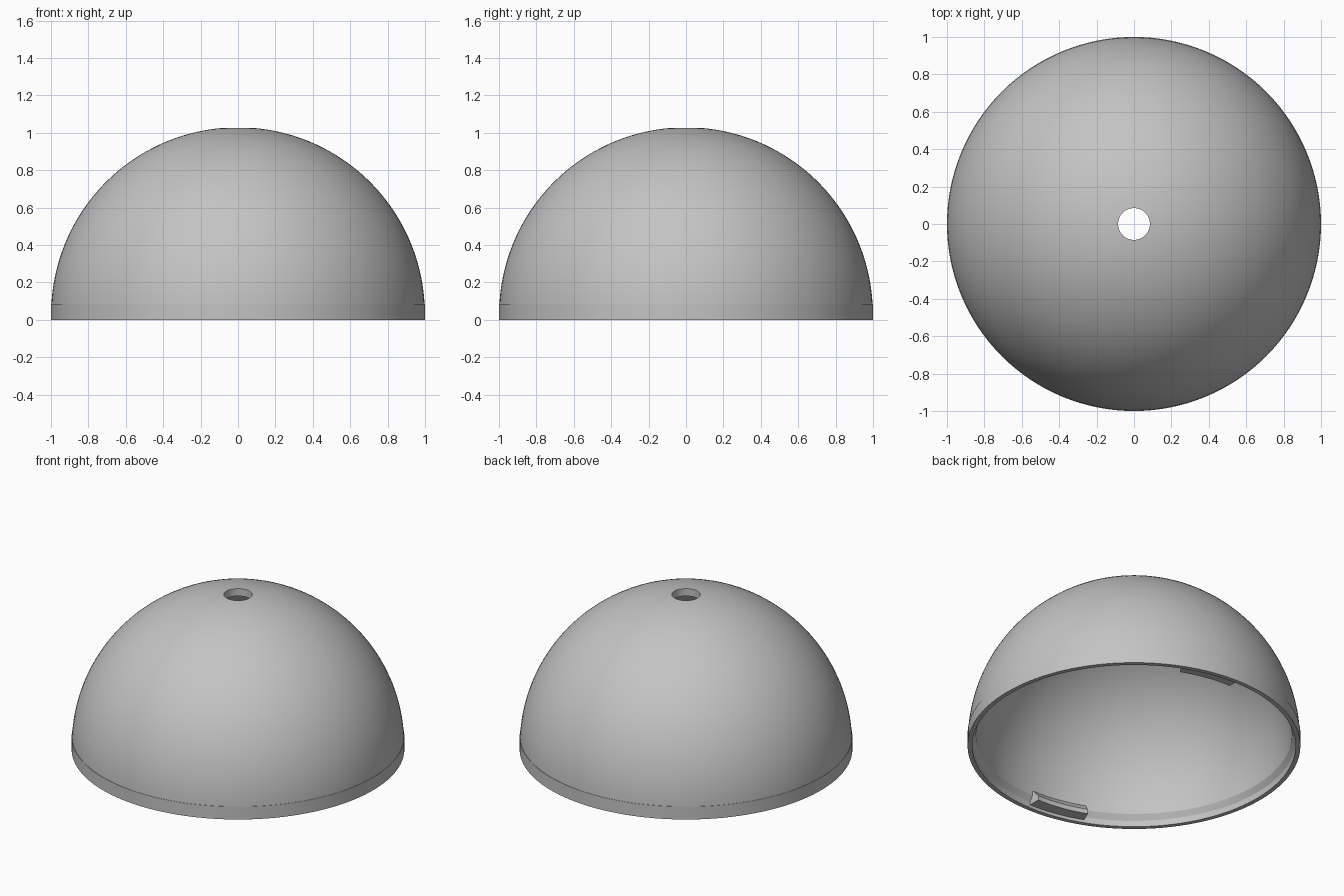
import bpy
import bmesh
from math import asin, cos, pi, radians, sin, sqrt
from mathutils import Matrix, Vector

cube = bpy.data.objects.get("Cube")
if cube:
    bpy.data.objects.remove(cube, do_unlink=True)

grey = bpy.data.materials.new("plain grey")
grey.use_nodes = True
colour = (0.55, 0.55, 0.55, 1)
grey.diffuse_color = colour
grey.node_tree.nodes["Principled BSDF"].inputs["Base Color"].default_value = colour


def revolve(name, profile, start, sweep, steps):
    """Sweep a closed (radius, height) profile about the z axis."""
    full = sweep >= 2 * pi
    bm = bmesh.new()
    turn = Matrix.Rotation(start, 3, "Z")
    verts = [bm.verts.new(turn @ Vector((r, 0, z))) for r, z in profile]
    edges = [bm.edges.new((v, verts[i - 1])) for i, v in enumerate(verts)]
    geom = verts + edges
    if not full:
        geom.append(bm.faces.new(verts))
    result = bmesh.ops.spin(bm, geom=geom, axis=(0, 0, 1), cent=(0, 0, 0),
                            angle=sweep, steps=steps, use_merge=full)
    if not full:
        # Cap the starting end again if the sweep consumed it
        if not any(set(f.verts) == set(verts) for f in bm.faces):
            bm.faces.new(verts)
    bmesh.ops.remove_doubles(bm, verts=bm.verts, dist=0.00001)
    bmesh.ops.recalc_face_normals(bm, faces=bm.faces)
    mesh = bpy.data.meshes.new(name)
    bm.to_mesh(mesh)
    bm.free()
    mesh.materials.append(grey)
    obj = bpy.data.objects.new(name, mesh)
    bpy.context.collection.objects.link(obj)
    bpy.ops.object.select_all(action="DESELECT")
    obj.select_set(True)
    bpy.context.view_layer.objects.active = obj
    bpy.ops.object.shade_smooth_by_angle(angle=radians(20))
    return obj


centre_z = 0.03
hole = 0.085
band_top = 0.085
rings = 40


def arc(radius, low_z):
    """Meridian points from the given height up to the hole edge."""
    a = asin((low_z - centre_z) / radius)
    b = asin(sqrt(radius ** 2 - hole ** 2) / radius)
    angles = [a + (b - a) * i / rings for i in range(rings + 1)]
    return [(radius * cos(t), centre_z + radius * sin(t)) for t in angles]


# Hollow dome with a straight outer band and a recessed inner rim
shell = [(0.972, 0), (1, 0), (1, band_top)]
shell += arc(0.999, band_top)
shell += reversed(arc(0.95, 0.075))
shell += [(0.972, 0.04)]
revolve("dome_shell", shell, 0, 2 * pi, 128)

# Two opposite locking lugs inside the rim, sloped on top
lug = [(0.98, 0.02), (0.895, 0.02), (0.895, 0.05), (0.94, 0.1), (0.97, 0.1)]
for name, start in (("back_lug", 68), ("front_lug", 248)):
    revolve(name, lug, radians(start), radians(22), 10)
